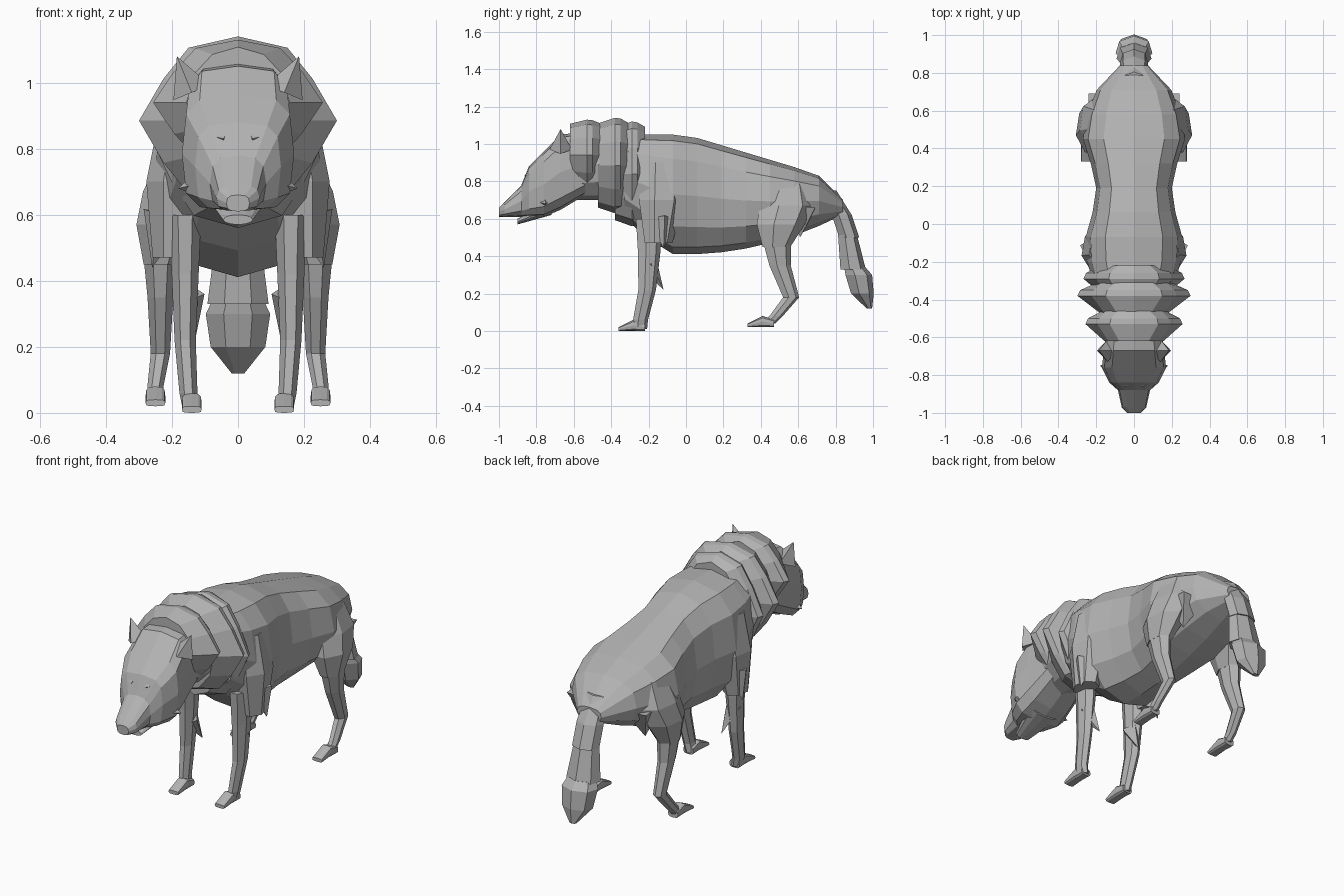
import bpy, bmesh
from math import sin, cos, tau, copysign
from mathutils import Vector, Matrix

cube = bpy.data.objects.get("Cube")
if cube:
    bpy.data.objects.remove(cube)

grey_fur = bpy.data.materials.new("grey fur")
grey_fur.use_nodes = True
colour = (.45, .45, .45, 1)
grey_fur.diffuse_color = colour
grey_fur.node_tree.nodes["Principled BSDF"].inputs["Base Color"].default_value = colour


def finish(name, bm, mirror):
    """Turn a bmesh into a flat-shaded object, paired left and right if asked."""
    bmesh.ops.recalc_face_normals(bm, faces=bm.faces)
    mesh = bpy.data.meshes.new(name)
    bm.to_mesh(mesh)
    bm.free()
    mesh.materials.append(grey_fur)
    part = bpy.data.objects.new(name, mesh)
    bpy.context.scene.collection.objects.link(part)
    if mirror:
        modifier = part.modifiers.new("Mirror", 'MIRROR')
        modifier.use_mirror_merge = False


def loft(name, rings, mirror=False):
    """Skin a run of equal rings and cap both ends."""
    bm = bmesh.new()
    loops = [[bm.verts.new(point) for point in ring] for ring in rings]
    for lower, upper in zip(loops, loops[1:]):
        for i in range(len(lower)):
            bm.faces.new((lower[i - 1], lower[i], upper[i], upper[i - 1]))
    bm.faces.new(loops[0])
    bm.faces.new(loops[-1])
    finish(name, bm, mirror)


def section(y, low, high, width, power=1, under=None, x=0, jag=0, sides=12):
    """Upright ring facing along y; a lower power is boxier (under: for its lower
    half), jag makes it ragged."""
    middle, half = (high + low) / 2, (high - low) / 2
    ring = []
    for i in range(sides):
        angle = tau * i / sides
        across, down = sin(angle), cos(angle)
        bend = under if under and down > .1 else power
        ragged = 1 - jag * (-1) ** i
        ring.append(Vector((x + width * ragged * copysign(abs(across) ** bend, across), y,
                            middle - half * copysign(abs(down) ** bend, down))))
    return ring


def limb(name, joints, depth, mirror=True, sides=7):
    """Level rings around joints (x, y, z, radius); depth stretches them along y."""
    rings = []
    for x, y, z, radius in joints:
        angles = [tau * (i / sides + 1 / 4) for i in range(sides)]
        rings.append([Vector((x + radius * cos(a), y + radius * depth * sin(a), z))
                      for a in angles])
    loft(name, rings, mirror)


def tuft(name, root, tip, radius):
    """Four-sided spike of fur from a root to a tip, on both sides."""
    root, tip = Vector(root), Vector(tip)
    axis = tip - root
    placing = Matrix.Translation((root + tip) / 2) @ axis.to_track_quat('Z', 'Y').to_matrix().to_4x4()
    bm = bmesh.new()
    bmesh.ops.create_cone(bm, cap_ends=True, segments=4, radius1=radius, radius2=0,
                          depth=axis.length, matrix=placing)
    finish(name, bm, True)


def beyond(value, limit):
    return max(value - limit, 0)


def bulge(y, centre, reach=.25):
    return max(0, 1 - abs(y - centre) / reach)


# Torso: sloping back, tucked belly, wide shoulders and haunches
def trunk_ring(y):
    rump = beyond(y, .7)
    back = 1.05 - .3 * beyond(y, 0) - .7 * rump
    belly = .41 + .3 * y * y + .7 * beyond(-y, .1)
    width = .2 + .07 * bulge(y, -.12) + .08 * bulge(y, .48) - .9 * rump
    return section(y, belly, back, width, power=.75, under=.9)


loft("torso", [trunk_ring(.13 * i - .33) for i in range(10)])

# Neck and ragged mane collars
loft("neck", [section(-.66, .7, 1.04, .13), section(-.45, .7, 1.09, .19),
              section(-.25, .57, 1.07, .2)])


def collar(name, y, low, high, width):
    middle, half = (low + high) / 2, (high - low) / 2
    rings = []
    for step, spread in ((-.09, .65), (0, 1), (.03, .95), (.07, .7)):
        tall = half * (spread + 2) / 3
        rings.append(section(y + step, middle - tall, middle + tall, width * spread,
                             jag=.07 if spread > .9 else 0))
    loft(name, rings)


collar("front_mane", -.53, .75, 1.13, .24)
collar("middle_mane", -.38, .63, 1.14, .28)
collar("rear_mane", -.29, .56, 1.12, .25)


# Head: straight muzzle line, step up at the brow, flat crown
def head_ring(y, width, power=.7):
    brow_step = .06 if y > -.86 else 0
    crown = min(1.07, y + 1.66 + brow_step)
    throat = max(.61, 1.05 + .6 * y)
    return section(y, throat, crown, width, power)


muzzle = [head_ring(-1, .035), head_ring(-.97, .065), head_ring(-.88, .085)]
skull = [head_ring(y, width, power=.55)
         for y, width in ((-.84, .13), (-.76, .17), (-.67, .16), (-.5, .14))]
loft("head", muzzle + skull)
loft("lower_jaw", [section(-.9, .57, .6, .045), section(-.72, .62, .7, .1)])

# Brows, ears and jowls
tuft("brow", (.04, -.85, .83), (.12, -.83, .85), .015)
tuft("ear", (.14, -.67, .97), (.185, -.67, 1.08), .06)
tuft("jowl", (.08, -.77, .7), (.18, -.75, .68), .07)

# Front legs
limb("shoulder", [(.16, -.14, .9, .08), (.185, -.14, .7, .095), (.2, -.15, .47, .06)], depth=1.3)
limb("front_leg", [(.16, -.2, .6, .05), (.16, -.2, .42, .042), (.16, -.21, .22, .033),
                   (.15, -.245, .06, .028), (.14, -.25, .01, .028)], depth=1.5)
tuft("elbow_fur", (.22, -.13, .6), (.26, -.12, .44), .07)
tuft("forearm_fur", (.15, -.2, .36), (.13, -.12, .22), .05)


def paw(name, x, toe, ground):
    heights = {0: .02, .08: .06, .14: .04}
    loft(name, [section(toe + back, ground, ground + height, .03, power=.6, x=x)
                for back, height in heights.items()], True)


paw("front_paw", .14, -.36, 0)
paw("hind_paw", .25, .33, .02)

# Hind legs with broad thighs
limb("thigh", [(.15, .53, .8, .08), (.19, .53, .67, .1), (.22, .5, .57, .09),
               (.235, .48, .45, .052)], depth=1.5)
limb("hind_leg", [(.235, .48, .5, .055), (.235, .5, .35, .04), (.235, .56, .18, .03),
                  (.25, .48, .08, .025), (.25, .44, .04, .025)], depth=1.5)
tuft("haunch_fur", (.17, .62, .66), (.18, .61, .5), .1)

# Tail in overlapping segments
tail = {
    "tail_base": [(0, .76, .75, .06), (0, .83, .62, .075), (0, .87, .5, .075)],
    "tail_middle": [(0, .86, .52, .07), (0, .89, .33, .095)],
    "tail_end": [(0, .9, .34, .08), (0, .92, .3, .1), (0, .94, .2, .085), (0, .98, .12, .02)],
}
for name, joints in tail.items():
    limb(name, joints, depth=.75, mirror=False)
